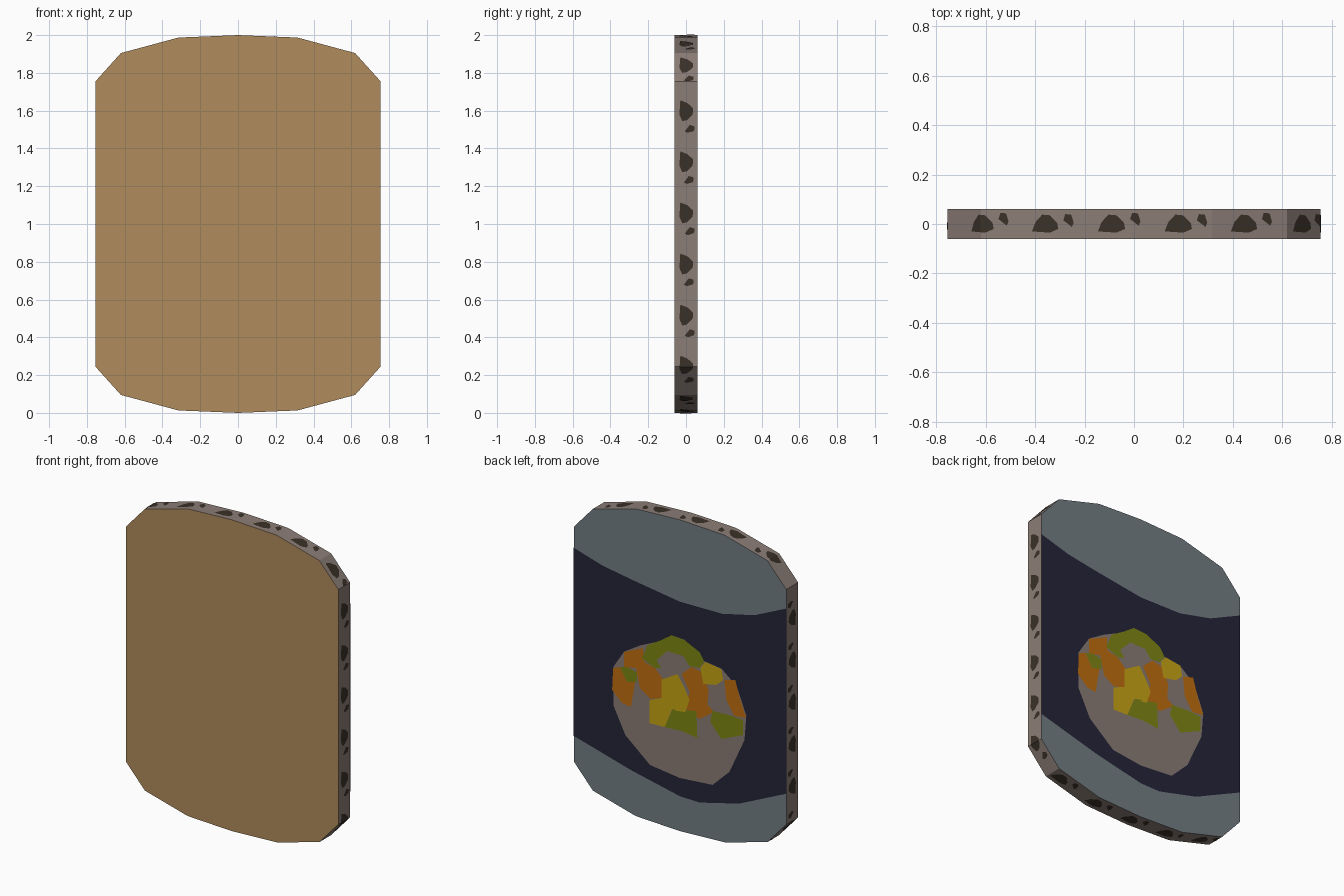
import bpy, bmesh
from mathutils import Vector


def material(name, rgb):
    m = bpy.data.materials.new(name)
    lin = [(c / 255 / 12.92) if c < 11 else ((c / 255 + 0.055) / 1.055) ** 2.4 for c in rgb]
    m.diffuse_color = (*lin, 1)
    return m


TAN = material("tan", (176, 139, 92))
SLATE = material("slate grey", (115, 126, 133))
NAVY = material("dark navy", (38, 37, 57))
TAUPE = material("taupe", (139, 125, 118))
ORANGE = material("orange", (193, 110, 14))
OLIVE = material("olive green", (126, 134, 19))
YELLOW = material("yellow", (199, 164, 19))
DARK = material("dark brown", (58, 49, 40))
HALF = 0.06


def finish(bm, name, mats):
    me = bpy.data.meshes.new(name)
    bm.to_mesh(me)
    bm.free()
    for m in mats:
        me.materials.append(m)
    ob = bpy.data.objects.new(name, me)
    bpy.context.collection.objects.link(ob)
    return ob


# Board outline: one quarter mirrored, clockwise from the upper left corner
quarter = [(0.755, 0.755), (0.62, 0.905), (0.315, 0.987), (0, 1)]
top = [(-x, z) for x, z in quarter] + [(x, z) for x, z in quarter[-2::-1]]
outline = [Vector((x, 1 + z)) for x, z in top] + [Vector((-x, 1 - z)) for x, z in top]

# Board body: tan front, slate back, taupe rim
bm = bmesh.new()
front = bm.faces.new([bm.verts.new((p.x, -HALF, p.y)) for p in outline])
ext = bmesh.ops.extrude_face_region(bm, geom=[front], use_keep_orig=True)
bmesh.ops.translate(bm, vec=(0, 2 * HALF, 0),
                    verts=[g for g in ext["geom"] if isinstance(g, bmesh.types.BMVert)])
bmesh.ops.recalc_face_normals(bm, faces=bm.faces[:])
for f in bm.faces:
    f.material_index = 0 if f.normal.y < -0.5 else 1 if f.normal.y > 0.5 else 2
finish(bm, "board", [TAN, SLATE, TAUPE])


# Painted shapes on the back, as thin stacked layers
def back_paint(name, mat, layer, polygons):
    bm = bmesh.new()
    y = HALF + 0.0015 * layer
    for poly in polygons:
        f = bm.faces.new([bm.verts.new((x, y, z)) for x, z in poly])
        f.normal_update()
        if f.normal.y < 0:
            f.normal_flip()
    bmesh.ops.triangulate(bm, faces=bm.faces[:])
    finish(bm, name, [mat])


back_paint("dark_band", NAVY, 1, [[
    (0.755, 1.62), (0.55, 1.56), (0.34, 1.525), (0, 1.475), (-0.3, 1.478), (-0.53, 1.53),
    (-0.755, 1.633), (-0.755, 0.443), (-0.42, 0.29), (-0.14, 0.222), (0, 0.225),
    (0.34, 0.298), (0.755, 0.411)]])

back_paint("round_base", TAUPE, 2, [[
    (0.473, 0.93), (0.395, 1.05), (0.28, 1.12), (0.127, 1.19), (0.056, 1.245), (-0.035, 1.24),
    (-0.177, 1.14), (-0.297, 1.125), (-0.405, 1.04), (-0.473, 0.87), (-0.46, 0.71),
    (-0.353, 0.477), (-0.233, 0.361), (0, 0.343), (0.212, 0.37), (0.388, 0.516), (0.473, 0.686)]])

back_paint("orange_patches", ORANGE, 3, [
    [(0.395, 1.048), (0.261, 1.109), (0.254, 1.021), (0.176, 1.003), (0.113, 0.943),
     (0.127, 0.824), (0.205, 0.797), (0.282, 0.846), (0.31, 0.967), (0.395, 0.951)],
    [(0.48, 0.781), (0.473, 0.924), (0.423, 0.943), (0.374, 0.86), (0.317, 0.876),
     (0.346, 0.707), (0.409, 0.716)],
    [(-0.014, 1.016), (-0.085, 1.08), (-0.169, 1.064), (-0.205, 0.964), (-0.198, 0.866),
     (-0.247, 0.834), (-0.141, 0.761), (-0.035, 0.803), (-0.071, 0.915)],
    [(-0.318, 1.059), (-0.395, 1.08), (-0.431, 0.961), (-0.473, 0.856), (-0.388, 0.846),
     (-0.332, 0.934)]])

back_paint("yellow_patches", YELLOW, 4, [
    [(-0.148, 1.091), (-0.184, 1.139), (-0.297, 1.124), (-0.311, 1.057), (-0.261, 1.012),
     (-0.169, 0.994)],
    [(0.127, 0.943), (0.014, 1.008), (-0.042, 0.921), (-0.071, 0.864), (-0.042, 0.779),
     (0.056, 0.765), (0.106, 0.643), (0.212, 0.64), (0.212, 0.788), (0.127, 0.824)]])

back_paint("green_patches", OLIVE, 4, [
    [(0.423, 0.943), (0.374, 0.957), (0.303, 0.943), (0.303, 0.879), (0.374, 0.86)],
    [(0.268, 1.043), (0.226, 1.138), (0.127, 1.197), (0.056, 1.247), (-0.035, 1.24),
     (-0.141, 1.192), (-0.177, 1.137), (-0.141, 1.089), (-0.071, 1.082), (0.176, 1.003)],
    [(0.049, 0.774), (-0.12, 0.806), (-0.127, 0.635), (-0.014, 0.65), (0.106, 0.643)],
    [(-0.233, 0.837), (-0.353, 0.843), (-0.452, 0.837), (-0.452, 0.741), (-0.297, 0.674),
     (-0.219, 0.762)]])

back_paint("grey_patch", TAUPE, 5, [
    [(0.162, 1.059), (0.085, 1.138), (-0.028, 1.136), (-0.071, 1.082), (-0.014, 1.016),
     (0.099, 0.979)]])

# Dark rim spots: laid out flat along the perimeter, cut at corners, wrapped on
lengths = [0.0]
loop = outline + [outline[0]]
for a, b in zip(loop, loop[1:]):
    if (b - a).length > 1e-5:
        lengths.append(lengths[-1] + (b - a).length)
    else:
        lengths.append(lengths[-1])
total = lengths[-1]


def wrap(s):
    for i in range(len(lengths) - 1):
        seg = lengths[i + 1] - lengths[i]
        if seg > 0 and s <= lengths[i + 1] + 1e-6:
            return loop[i].lerp(loop[i + 1], (s - lengths[i]) / seg)
    return loop[-1]


big = [(-0.055, -0.03), (0.02, -0.035), (0.055, -0.02), (0.05, 0.005), (0.02, 0.035),
       (-0.012, 0.038), (-0.04, 0.008)]
small = [(-0.02, 0.015), (-0.012, 0.04), (0.012, 0.038), (0.022, 0.005), (0.015, -0.012)]
bm = bmesh.new()
count = 23
for k in range(count):
    s0 = 0.202 + 0.27 * k
    for shape, shift, dy in ((big, 0, 0), (small, 0.095, 0 if k % 2 else 0.005)):
        pts = [(s0 + shift + s, y + dy) for s, y in shape]
        if max(p[0] for p in pts) < total:
            bm.faces.new([bm.verts.new((s, y, 0)) for s, y in pts])
for s in lengths[1:-1]:
    bmesh.ops.bisect_plane(bm, geom=bm.verts[:] + bm.edges[:] + bm.faces[:],
                           plane_co=(s, 0, 0), plane_no=(1, 0, 0))
for v in bm.verts:
    p = wrap(v.co.x)
    v.co = (p.x * 1.002, v.co.y, 1 + (p.y - 1) * 1.002)
bm.normal_update()
for f in bm.faces:
    if f.normal.dot(f.calc_center_median() - Vector((0, 0, 1))) < 0:
        f.normal_flip()
finish(bm, "rim_spots", [DARK])
